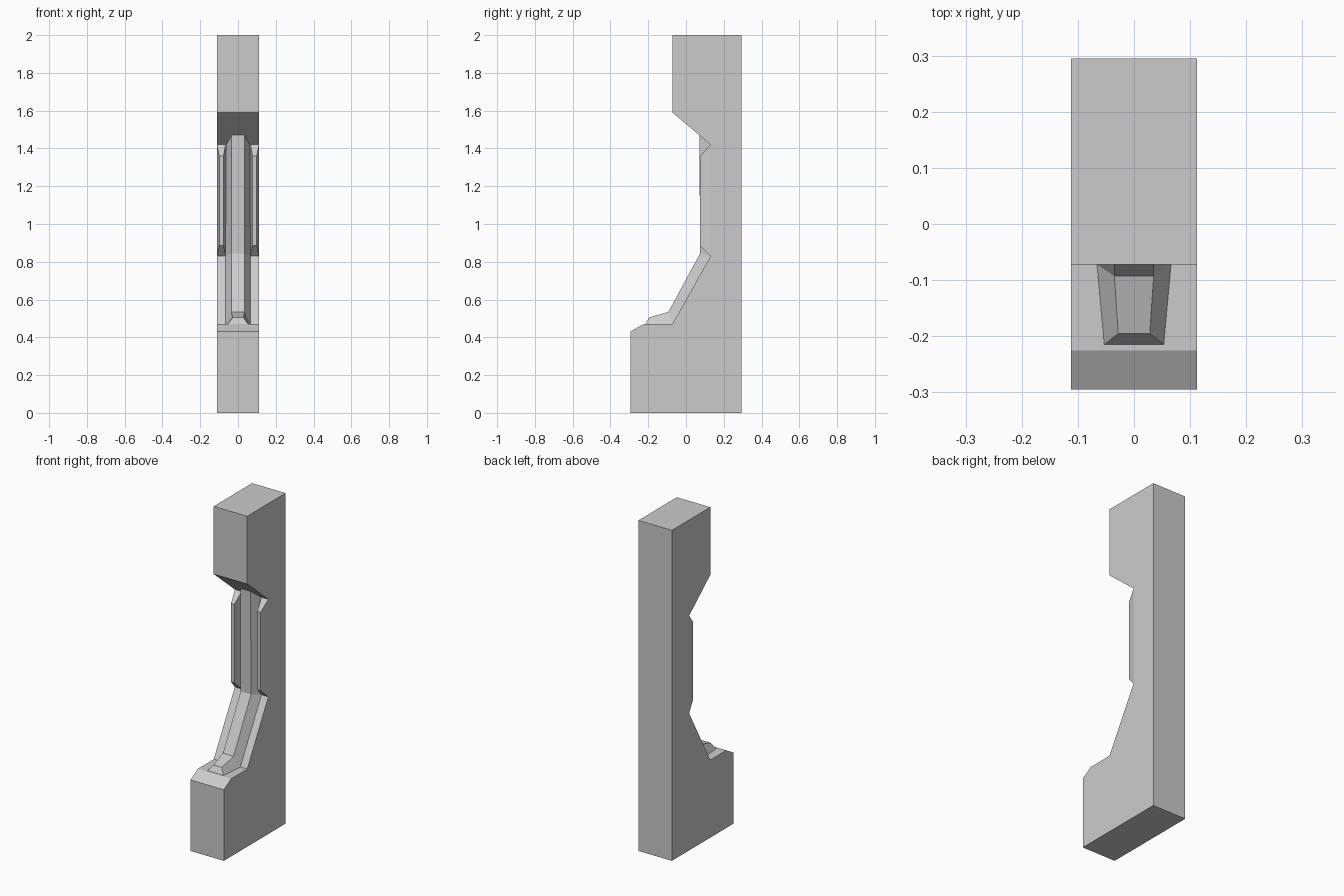
import bpy

if "Cube" in bpy.data.objects:
    bpy.data.objects.remove(bpy.data.objects["Cube"])


def make_mesh(name, verts, faces):
    mesh = bpy.data.meshes.new(name)
    mesh.from_pydata(verts, [], faces)
    mesh.update()
    obj = bpy.data.objects.new(name, mesh)
    bpy.context.collection.objects.link(obj)
    return obj


# Main pillar: side profile (y, z) extruded across the width
HALF = 0.112
profile = [(-0.295, 0), (0.295, 0), (0.295, 2), (-0.072, 2), (-0.072, 1.59),
           (0.13, 1.42), (0.13, 0.83), (-0.072, 0.47), (-0.225, 0.47), (-0.295, 0.43)]
n = len(profile)
verts = [(x, y, z) for x in (-HALF, HALF) for y, z in profile]
faces = [tuple(reversed(range(n))), tuple(range(n, 2 * n))]
faces += [(i, (i + 1) % n, (i + 1) % n + n, i + n) for i in range(n)]
make_mesh("pillar_body", verts, faces)


# Raised ribs: each station is base (y, z, x_left, x_right) and crest (same)
def rib(name, stations, cap_top):
    verts = []
    for (by, bz, bl, br), (cy, cz, cl, cr) in stations:
        verts += [(bl, by, bz), (cl, cy, cz), (cr, cy, cz), (br, by, bz)]
    faces = []
    for i in range(len(stations) - 1):
        a, b = 4 * i, 4 * i + 4
        faces += [(a + k, b + k, b + k + 1, a + k + 1) for k in range(3)]
    e = 4 * (len(stations) - 1)
    faces.append((e, e + 3, e + 2, e + 1))
    if cap_top:
        faces.append((0, 1, 2, 3))
    return make_mesh(name, verts, faces)


# Centre rib, from the upper overhang down to the toe on the plinth
path = [((0.13, 1.42, 0.062), (0.0705, 1.47, 0.034)),
        ((0.13, 0.83, 0.066), (0.075, 0.845, 0.035)),
        ((-0.072, 0.47, 0.066), (-0.093, 0.535, 0.035)),
        ((-0.215, 0.47, 0.053), (-0.195, 0.505, 0.028))]
rib("centre_rib", [((b[0], b[1], -b[2], b[2]), (c[0], c[1], -c[2], c[2]))
                   for b, c in path], False)

# Bevelled side strips, one on each side
for side, label in ((-1, "left"), (1, "right")):
    base = sorted((side * 0.066, side * HALF))
    crest = sorted((side * 0.077, side * 0.099))
    rib("side_strip_" + label,
        [((0.13, 1.42, *base), (0.075, 1.36, *crest)),
         ((0.13, 0.83, *base), (0.075, 0.885, *crest))], True)
